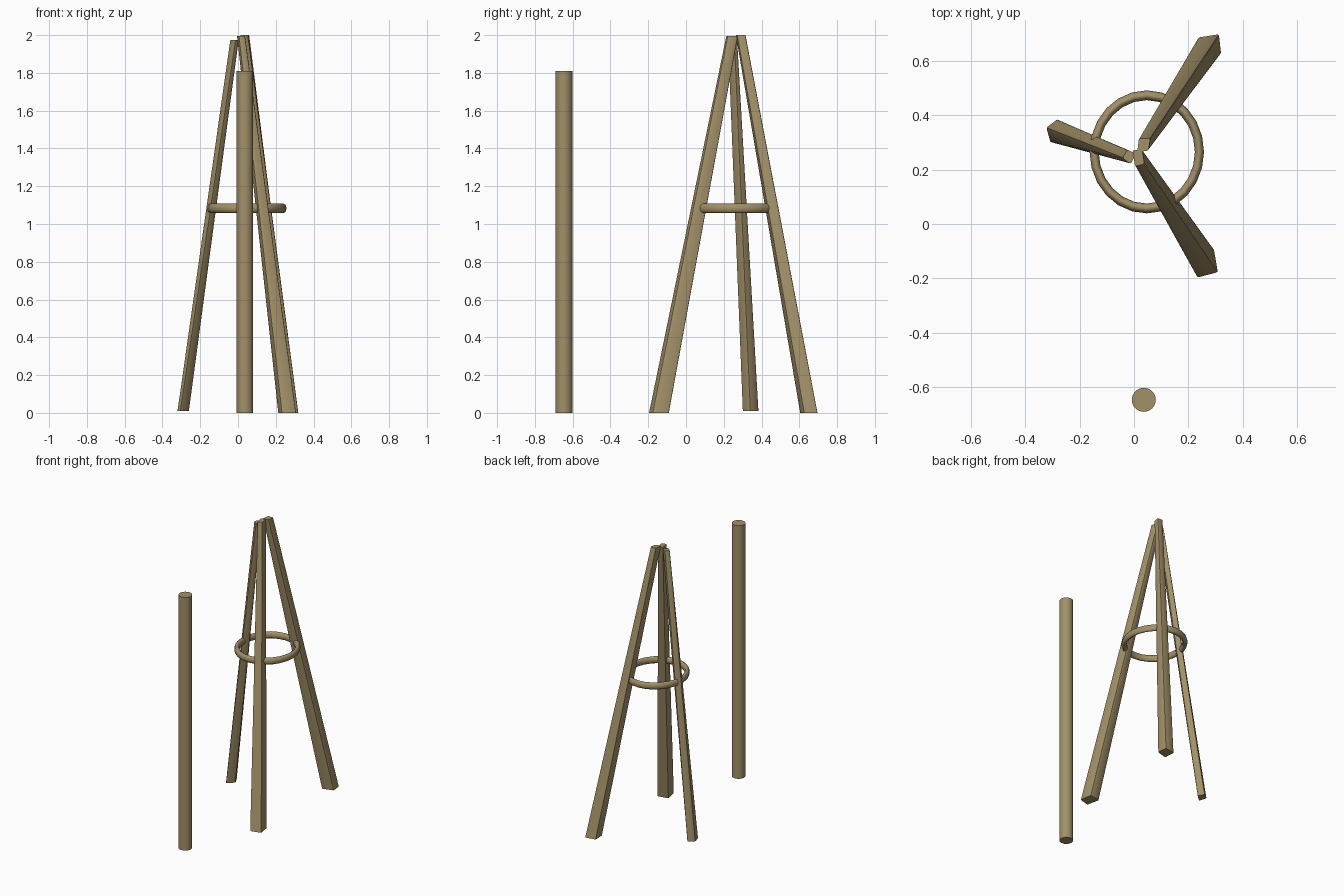
import bpy, bmesh

if "Cube" in bpy.data.objects:
    bpy.data.objects.remove(bpy.data.objects["Cube"])

wood = bpy.data.materials.new("wood")
wood.diffuse_color = (0.36, 0.28, 0.14, 1)
wood.use_nodes = True
wood.node_tree.nodes["Principled BSDF"].inputs["Base Color"].default_value = wood.diffuse_color


def add_object(name, bm):
    bmesh.ops.recalc_face_normals(bm, faces=bm.faces)
    mesh = bpy.data.meshes.new(name)
    bm.to_mesh(mesh)
    bm.free()
    obj = bpy.data.objects.new(name, mesh)
    mesh.materials.append(wood)
    bpy.context.collection.objects.link(obj)
    return obj


def finish(obj, angle=0.6):
    bpy.ops.object.select_all(action='DESELECT')
    obj.select_set(True)
    bpy.context.view_layer.objects.active = obj
    bpy.ops.object.shade_smooth_by_angle(angle=angle)


def leg(name, bottom, z0, top, z1):
    """Tapered square beam with softened long edges."""
    bm = bmesh.new()
    low = [bm.verts.new((x, y, z0)) for x, y in bottom]
    high = [bm.verts.new((x, y, z1)) for x, y in top]
    bm.faces.new(low)
    bm.faces.new(high)
    for i in range(4):
        j = (i + 1) % 4
        bm.faces.new((low[i], low[j], high[j], high[i]))
    long_edges = [e for e in bm.edges if abs(e.verts[0].co.z - e.verts[1].co.z) > 1]
    bmesh.ops.bevel(bm, geom=long_edges, offset=0.006, segments=2,
                    profile=0.5, affect='EDGES')
    finish(add_object(name, bm))


# Three leaning legs that meet at the top
leg("back_leg",
    [(0.235, 0.685), (0.312, 0.697), (0.32, 0.625), (0.24, 0.603)], 0,
    [(0.018, 0.315), (0.06, 0.315), (0.053, 0.27), (0.012, 0.263)], 2.0)
leg("front_leg",
    [(0.232, -0.197), (0.308, -0.177), (0.293, -0.09), (0.212, -0.105)], 0,
    [(0.004, 0.212), (0.038, 0.22), (0.03, 0.275), (-0.006, 0.27)], 1.995)
leg("left_leg",
    [(-0.322, 0.354), (-0.28, 0.386), (-0.258, 0.34), (-0.306, 0.298)], 0.01,
    [(-0.043, 0.243), (-0.024, 0.273), (0.006, 0.257), (-0.012, 0.22)], 1.975)

# Brace ring, slightly oval
bpy.ops.mesh.primitive_torus_add(major_segments=24, minor_segments=8,
                                 major_radius=0.208, minor_radius=0.018,
                                 location=(0.047, 0.265, 1.083))
ring = bpy.context.object
ring.name = "brace_ring"
ring.scale = (0.93, 1.0, 1.4)
ring.data.materials.append(wood)
finish(ring, 0.9)

# Separate upright pole
bpy.ops.mesh.primitive_cylinder_add(vertices=32, radius=0.044, depth=1.81,
                                    location=(0.036, -0.646, 0.905))
pole = bpy.context.object
pole.name = "pole"
pole.data.materials.append(wood)
finish(pole)
